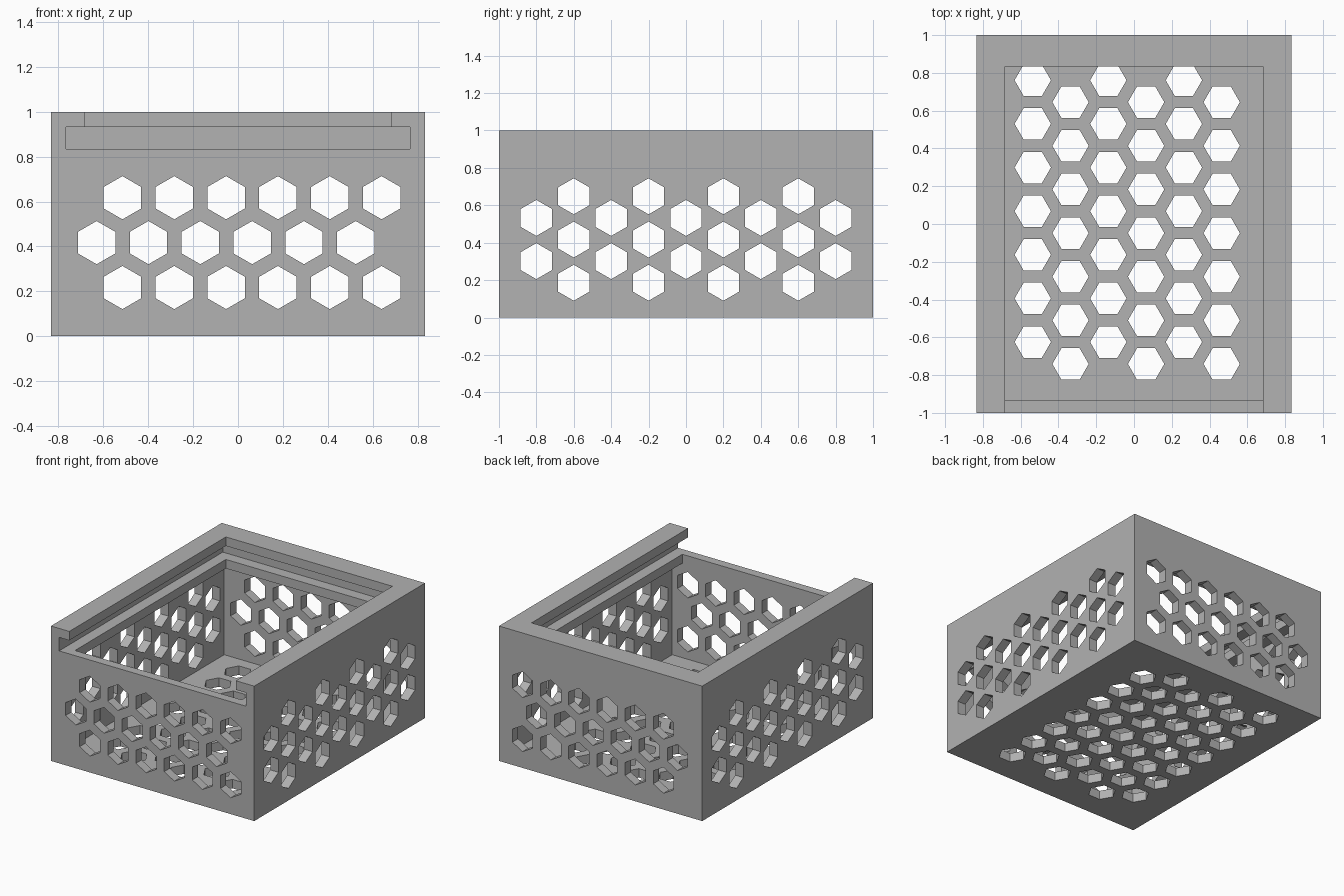
import bpy, bmesh
from math import pi, sqrt
from mathutils import Matrix, Vector

if "Cube" in bpy.data.objects:
    bpy.data.objects.remove(bpy.data.objects["Cube"], do_unlink=True)

UNIT = 1 / 15                # wall thickness
HX, HY, H = 12.5 * UNIT, 1.0, 1.0
HEX_R = 1.25 * UNIT / cos30 if (cos30 := sqrt(3) / 2) else 0
PITCH = 0.231                # spacing of holes along a row
ROW = PITCH * cos30          # spacing between rows

grey = bpy.data.materials.new("plain grey")
grey.use_nodes = True
colour = (0.445, 0.445, 0.445, 1)
grey.diffuse_color = colour
grey.node_tree.nodes["Principled BSDF"].inputs["Base Color"].default_value = colour


def new_object(name, bm):
    mesh = bpy.data.meshes.new(name)
    bm.to_mesh(mesh)
    bm.free()
    obj = bpy.data.objects.new(name, mesh)
    bpy.context.scene.collection.objects.link(obj)
    mesh.materials.append(grey)
    return obj


def box(name, low, high):
    low, high = Vector(low), Vector(high)
    bm = bmesh.new()
    place = Matrix.Translation((low + high) / 2) @ Matrix.Diagonal((*(high - low), 1))
    bmesh.ops.create_cube(bm, size=1, matrix=place)
    return new_object(name, bm)


def hex_prisms(name, centres, depth, turn):
    bm = bmesh.new()
    for centre in centres:
        bmesh.ops.create_cone(bm, cap_ends=True, segments=6, radius1=HEX_R, radius2=HEX_R,
                              depth=depth, matrix=Matrix.Translation(centre) @ turn)
    return new_object(name, bm)


def line(start, count):
    return [start + i * PITCH for i in range(count)]


# Solid block and the hollows for contents and sliding lid
body = box("sliding_lid_box", (-HX, -HY, 0), (HX, HY, H))
inner_x, rim_x = HX - UNIT, HX - 2.25 * UNIT
inner_y, rim_y = HY - UNIT, HY - 2.5 * UNIT
ledge_z, slot_z, rail_z = H - 3.5 * UNIT, H - 2.5 * UNIT, H - UNIT
cutters = [
    box("cavity_cutter", (-inner_x, -inner_y, UNIT), (inner_x, inner_y, ledge_z)),
    box("ledge_cutter", (-rim_x, -inner_y, ledge_z - 0.1), (rim_x, rim_y, slot_z + 0.05)),
    box("lid_slot_cutter", (-inner_x, -1.2, slot_z), (inner_x, HY - 1.25 * UNIT, rail_z)),
    box("top_opening_cutter", (-rim_x, -1.2, rail_z - 0.05), (rim_x, rim_y, 1.2)),
]

# Honeycomb holes through front and back, through both sides, and through the floor
MID = 0.417
front = [(x, 0, MID + r * ROW) for r in (-1, 0, 1)
         for x in line(-0.63 if r == 0 else -0.515, 6)]
sides = [(0, c * ROW, z) for c in range(-4, 5)
         for z in (line(MID - PITCH / 2, 2) if c % 2 == 0 else line(MID - PITCH, 3))]
floor = [(-0.536 + c * ROW, y, 0) for c in range(6)
         for y in line(-0.741 if c % 2 else -0.625, 7)]

point_x = Matrix.Rotation(pi / 2, 4, 'Z')
cutters += [
    hex_prisms("front_back_hole_cutter", front, 2.4, Matrix.Rotation(pi / 2, 4, 'X')),
    hex_prisms("side_hole_cutter", sides, 2.2, Matrix.Rotation(pi / 2, 4, 'Y') @ point_x),
    hex_prisms("floor_hole_cutter", floor, 0.3, point_x),
]

# Cut everything, then keep only the finished box
for cutter in cutters:
    cutter.hide_render = True
    cut = body.modifiers.new(cutter.name, 'BOOLEAN')
    cut.operation, cut.solver, cut.object = 'DIFFERENCE', 'EXACT', cutter
bpy.context.view_layer.update()
finished = bpy.data.meshes.new_from_object(
    body.evaluated_get(bpy.context.evaluated_depsgraph_get()))
body.modifiers.clear()
body.data = finished
for cutter in cutters:
    bpy.data.objects.remove(cutter, do_unlink=True)
